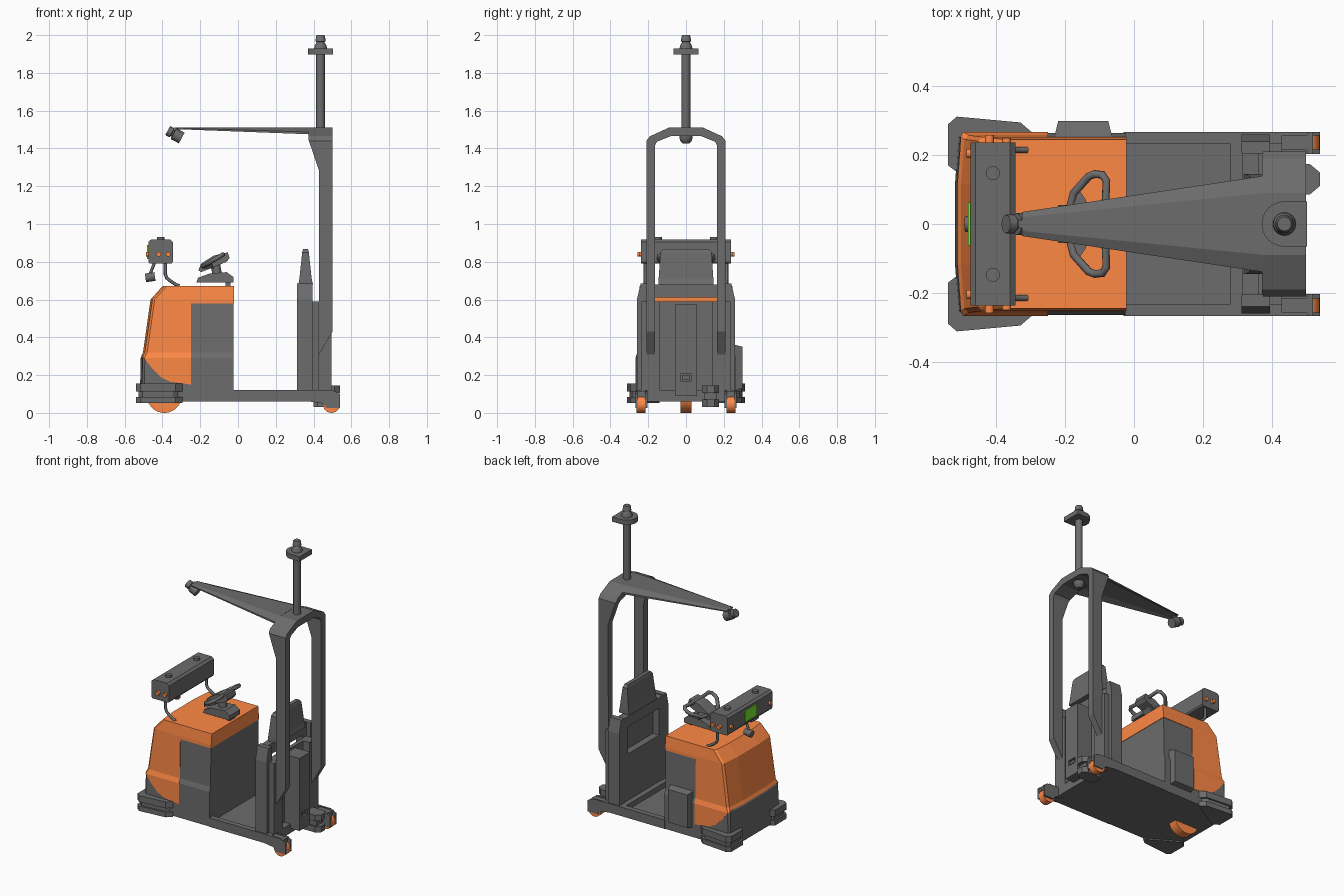
import bpy, bmesh
from math import pi, cos, sin
from mathutils import Vector

if "Cube" in bpy.data.objects:
    bpy.data.objects.remove(bpy.data.objects["Cube"])


def material(name, rgb):
    m = bpy.data.materials.new(name)
    m.diffuse_color = (*rgb, 1)
    m.use_nodes = True
    m.node_tree.nodes["Principled BSDF"].inputs["Base Color"].default_value = m.diffuse_color
    return m


DARK = material("dark_grey", (0.15, 0.15, 0.15))
ORANGE = material("orange", (1.0, 0.25, 0.06))
GREEN = material("green", (0.2, 0.8, 0.03))


def make(name, bm, mat=DARK, smooth=False):
    bmesh.ops.recalc_face_normals(bm, faces=bm.faces)
    me = bpy.data.meshes.new(name)
    bm.to_mesh(me)
    bm.free()
    ob = bpy.data.objects.new(name, me)
    bpy.context.collection.objects.link(ob)
    me.materials.append(mat)
    if smooth:
        bpy.ops.object.select_all(action='DESELECT')
        ob.select_set(True)
        bpy.context.view_layer.objects.active = ob
        bpy.ops.object.shade_smooth_by_angle(angle=0.6)
    return ob


def loft(name, rings, mat=DARK, smooth=False):
    """Skin equal-length rings of points and cap both ends."""
    bm = bmesh.new()
    vs = [[bm.verts.new(p) for p in r] for r in rings]
    n = len(vs[0])
    for a, b in zip(vs, vs[1:]):
        for i in range(n):
            j = (i + 1) % n
            bm.faces.new((a[i], a[j], b[j], b[i]))
    bm.faces.new(vs[0])
    bm.faces.new(vs[-1])
    return make(name, bm, mat, smooth)


def prism(name, pts, axis, a, b, mat=DARK):
    place = {'x': lambda p, t: (t, p[0], p[1]),
             'y': lambda p, t: (p[0], t, p[1]),
             'z': lambda p, t: (p[0], p[1], t)}[axis]
    return loft(name, [[place(p, t) for p in pts] for t in (a, b)], mat)


def box(name, x0, x1, y0, y1, z0, z1, mat=DARK):
    return prism(name, [(x0, y0), (x1, y0), (x1, y1), (x0, y1)], 'z', z0, z1, mat)


def lathe(name, start, end, profile, mat=DARK, n=24):
    """Turned part: profile is (fraction along axis, radius)."""
    s, e = Vector(start), Vector(end)
    q = (e - s).to_track_quat('Z', 'Y')
    rings = [[s.lerp(e, t) + q @ Vector((r * cos(2 * pi * i / n), r * sin(2 * pi * i / n), 0))
              for i in range(n)] for t, r in profile]
    return loft(name, rings, mat, True)


def rod(name, s, e, r, mat=DARK, n=24):
    return lathe(name, s, e, [(0, r), (1, r)], mat, n)


def tube(name, pts, r, cyclic=False):
    cu = bpy.data.curves.new(name, 'CURVE')
    cu.dimensions = '3D'
    cu.bevel_depth, cu.bevel_resolution, cu.use_fill_caps = r, 2, True
    sp = cu.splines.new('POLY')
    sp.points.add(len(pts) - 1)
    for p, c in zip(sp.points, pts):
        p.co = (*c, 1)
    sp.use_cyclic_u = cyclic
    cu.materials.append(DARK)
    ob = bpy.data.objects.new(name, cu)
    bpy.context.collection.objects.link(ob)


def boolean(ob, cutter, op):
    m = ob.modifiers.new("cut", 'BOOLEAN')
    m.operation, m.object, m.solver = op, cutter, 'EXACT'
    bpy.context.view_layer.update()
    me = bpy.data.meshes.new_from_object(ob.evaluated_get(bpy.context.evaluated_depsgraph_get()))
    ob.modifiers.clear()
    ob.data = me
    bpy.data.objects.remove(cutter)


def body_ring(x, w, z, g=0.0):
    x, w, b = x - g, w + g, -0.025 + g
    return [(x, -w * .45, z), (x + .01, -w + .012, z), (x + .022, -w, z), (b, -w, z),
            (b, w, z), (x + .022, w, z), (x + .01, w - .012, z), (x, w * .45, z)]


# Drive unit body and the orange hood over it
levels = [(-.52, .265, .06), (-.515, .265, .29), (-.50, .255, .32), (-.46, .25, .60), (-.395, .242, .67)]
loft("body", [body_ring(*l) for l in levels])
hood = loft("hood", [body_ring(l[0], l[1], l[2] + (.003 if i == 4 else 0), .003)
                     for i, l in enumerate(levels)], ORANGE)
hood_area = [(-.6, .30), (-.505, .30), (-.45, .23), (-.41, .19), (-.36, .165), (-.25, .15),
             (-.25, .58), (.1, .58), (.1, .8), (-.6, .8)]
boolean(hood, prism("hood_area", hood_area, 'y', -.4, .4), 'INTERSECT')

# Side box on the back side
loft("side_box", [[(a, y, c), (b, y, c), (b, y, d), (a, y, d)] for a, b, y, c, d in
                  ((-.235, -.06, .24, .115, .365), (-.22, -.075, .30, .13, .35))])

# Standing platform
box("platform_floor", -.03, .43, -.24, .24, .06, .085)
box("platform_rear_step", .28, .43, -.24, .24, .06, .12)

leg = [(.38, .06), (.45, .05), (.47, .025), (.54, .025), (.54, .10), (.50, .12), (.38, .12)]
bumper = [(-.54, .17), (-.54, .29), (-.515, .312), (-.33, .295), (-.295, .265), (-.40, .20), (-.50, .14)]
for s, side in ((-1, "front"), (1, "back")):
    ys = lambda a, b: sorted((s * a, s * b))
    box(side + "_platform_rail", -.03, .43, *ys(.232, .268), .06, .12)
    prism(side + "_rear_leg_inner", leg, 'y', s * .203, s * .217)
    prism(side + "_rear_leg_outer", leg, 'y', s * .257, s * .268)
    box(side + "_rear_leg_top", .38, .52, *ys(.203, .268), .085, .115)
    rod(side + "_rear_wheel", (.495, s * .215, .045), (.495, s * .262, .045), .045, ORANGE)
    # Corner bumpers in two layers with a narrower waist
    c = Vector((-.44, .23))
    waist = [(c.x + (x - c.x) * .88, c.y + (y - c.y) * .85) for x, y in bumper]
    for tag, pts, a, b in (("lower", bumper, .052, .085), ("waist", waist, .08, .12),
                           ("upper", bumper, .112, .155)):
        prism(f"{side}_bumper_{tag}", [(x, s * y) for x, y in pts], 'z', a, b)
rod("drive_wheel", (-.39, -.03, .0925), (-.39, .03, .0925), .0925, ORANGE, 40)

# Backrest with a window in front of the rear wall
panel = prism("backrest_panel", [(-.26, .10), (.26, .10), (.26, .60), (.24, .68), (-.24, .68), (-.26, .60)],
              'x', .315, .362)
boolean(panel, box("window", .30, .40, -.165, .165, .43, .61), 'DIFFERENCE')
for s, side in ((-1, "front"), (1, "back")):
    prism(side + "_backrest_cheek", [(s * .205, .1), (s * .26, .1), (s * .26, .60), (s * .24, .685), (s * .205, .685)],
          'x', .312, .395)
    box(side + "_mast_bracket", .36, .43, *sorted((s * .14, s * .235)), .10, .59)
box("rear_wall", .36, .385, -.15, .15, .10, .59)
column = box("rear_column", .38, .495, -.057, .057, .09, .575)
boolean(column, box("socket", .48, .6, -.03, .03, .17, .205), 'DIFFERENCE')
box("socket_plug", .475, .49, -.02, .02, .178, .197)
pad = [(.32, .397, .145, .68), (.325, .39, .145, .71), (.34, .375, .135, .85), (.345, .37, .12, .868)]
loft("backrest_pad", [[(a, -w, z), (b, -w, z), (b, w, z), (a, w, z)] for a, b, w, z in pad])

# Rear floor scanner
scan = [(.42, .085), (.51, .085), (.54, .11), (.54, .15), (.51, .175), (.42, .175)]
prism("rear_scanner_lower", scan, 'z', .03, .07)
prism("rear_scanner_upper", scan, 'z', .105, .145)
box("rear_scanner_core", .40, .515, .095, .165, .03, .14)

# Mast: portal outline trimmed by its side profile
outer = [(.21, .31), (.21, 1.44), (.19, 1.465), (.09, 1.51)]
inner = [(.08, 1.465), (.155, 1.435), (.165, 1.415), (.165, .31)]
portal = (outer + [(-y, z) for y, z in reversed(outer)]
          + [(-y, z) for y, z in reversed(inner)] + inner)
mast = prism("mast_portal", portal, 'x', .36, .50)
profile = [(.427, .2), (.43, .31), (.50, .43), (.50, 1.6), (.372, 1.6), (.372, 1.45), (.43, 1.28)]
boolean(mast, prism("mast_side", profile, 'y', -.4, .4), 'INTERSECT')

# Boom tapering toward the front camera
boom = [(-.325, .02, .035, 1.512, 1.508, .006), (.378, .09, .14, 1.511, 1.487, .012)]
loft("boom", [[(x, -b, ze), (x, -a, zt), (x, a, zt), (x, b, ze), (x, b, ze - t),
               (x, a, zt - t), (x, -a, zt - t), (x, -b, ze - t)] for x, a, b, zt, ze, t in boom])
lathe("boom_camera", (-.372, 0, 1.495), (-.298, 0, 1.455),
      [(0, .027), (.3, .027), (.32, .018), (.4, .018), (.42, .032), (1, .032)], n=12)
box("boom_camera_mount", -.335, -.31, -.012, .012, 1.47, 1.512)

# Pole with top plate and antenna
PX = .437
rod("pole", (PX, 0, 1.45), (PX, 0, 1.91), .023)
lathe("pole_foot", (PX, 0, 1.425), (PX, 0, 1.50), [(0, .015), (.2, .03), (.4, .035), (1, .035)])
arc = [(PX + .066 * cos(a), .066 * sin(a)) for a in [pi / 2 + pi * i / 12 for i in range(13)]]
prism("pole_plate", arc + [(.502, -.066), (.502, .066)], 'z', 1.898, 1.93)
lathe("antenna", (PX, 0, 1.925), (PX, 0, 2.0),
      [(0, .034), (.25, .032), (.5, .02), (.55, .027), (.9, .024), (1, .02)])

# Display box, its lights, buttons and supports
prism("display_box", [(-.475, .80), (-.468, .79), (-.352, .79), (-.345, .80), (-.345, .905), (-.36, .918),
                      (-.46, .918), (-.475, .905)], 'y', -.237, .237)
box("screen", -.483, -.47, -.062, .062, .815, .89, GREEN)
for s, tag in ((-1, "front"), (1, "back")):
    rod(tag + "_button", (-.41, s * .148, .91), (-.41, s * .148, .932), .02)
    for k, x in enumerate((-.42, -.37)):
        rod(f"{tag}_end_light_{k}", (x, s * .23, .84), (x, s * (.258 - .008 * k), .84), .013, ORANGE, 16)
    rod(tag + "_face_light", (-.47, s * .205, .84), (-.487, s * .205, .84), .013, ORANGE, 16)
    tube(tag + "_display_support", [(-.385, s * .215, .80), (-.385, s * .215, .735), (-.378, s * .215, .715),
                                    (-.36, s * .215, .70), (-.33, s * .215, .68), (-.31, s * .215, .672)], .009)
tube("lower_camera_arm", [(-.44, 0, .80), (-.465, 0, .735)], .008)
rod("lower_camera", (-.49, 0, .715), (-.44, 0, .722), .023, n=12)

# Steering console and handle loop
box("console_foot", -.065, -.04, -.03, .03, .66, .70)
prism("console", [(-.22, .69), (-.212, .715), (-.15, .738), (-.06, .745), (-.025, .72), (-.025, .69)], 'y', -.055, .055)
prism("steering_head", [(-.21, .755), (-.195, .745), (-.06, .80), (-.045, .82), (-.055, .85), (-.13, .832), (-.195, .79)],
      'y', -.045, .045)
rod("steering_stem", (-.11, 0, .73), (-.12, 0, .79), .025)
rim = [(-.185, .05), (-.175, .09), (-.132, .138), (-.115, .145), (-.092, .143), (-.08, .125), (-.084, .04)]
loop = rim + [(x, -y) for x, y in reversed(rim)]
tube("handle_loop", [(x, y, .775 + (x + .185) * .6) for x, y in loop], .012, True)
for s, tag in ((-1, "front"), (1, "back")):
    prism(tag + "_paddle", [(-.185, s * .03), (-.17, s * .115), (-.14, s * .07), (-.13, s * .03)], 'z', .765, .785)
